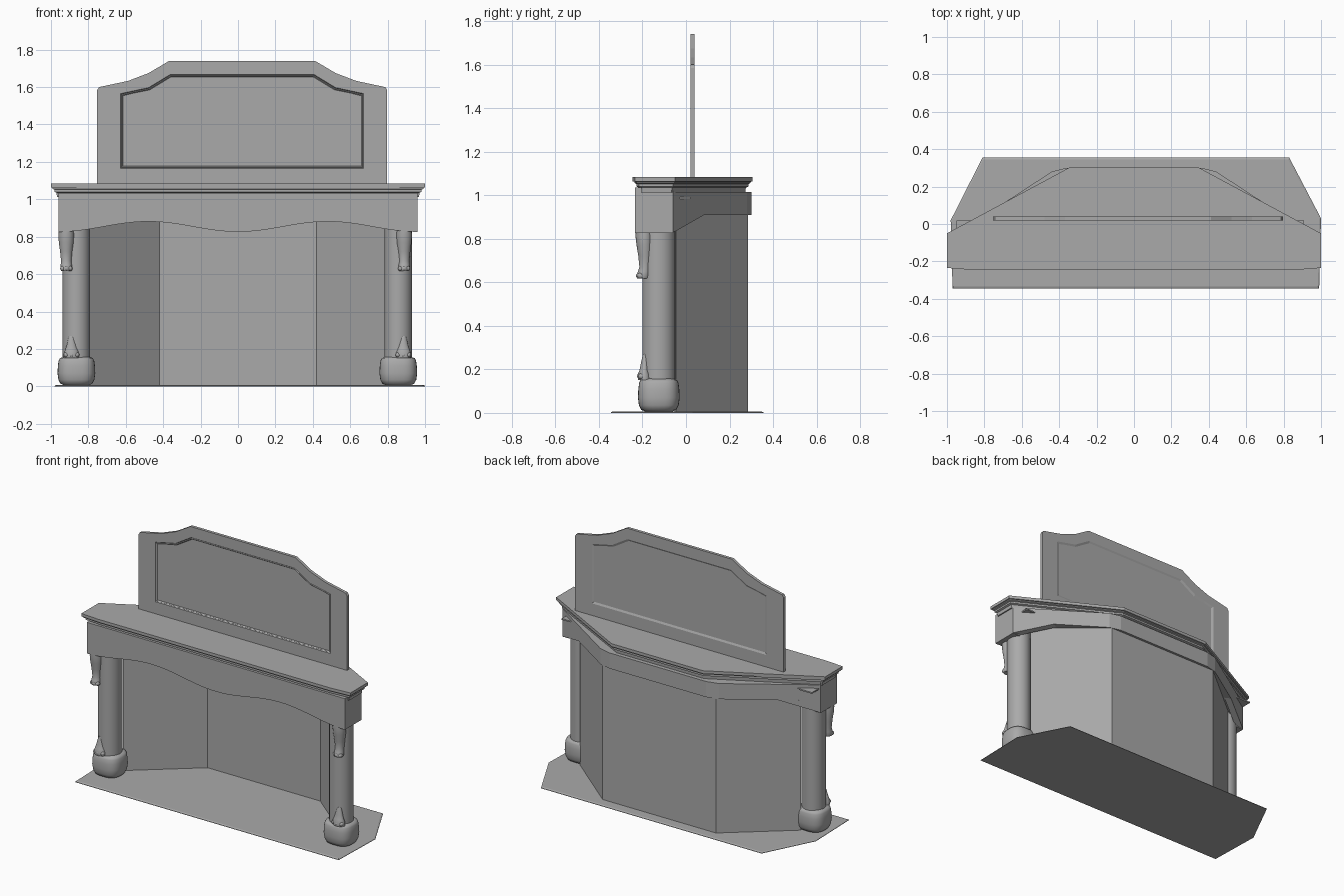
import bpy, bmesh, math

cube = bpy.data.objects.get("Cube")
if cube:
    bpy.data.objects.remove(cube)

stone = bpy.data.materials.new("grey stone")
stone.use_nodes = True
GREY = (0.4, 0.4, 0.4, 1)
stone.diffuse_color = GREY
stone.node_tree.nodes["Principled BSDF"].inputs["Base Color"].default_value = GREY


def loft(name, loops, caps=True, smooth=False, closed=True):
    """Skin a series of point loops of equal length."""
    bm = bmesh.new()
    rings = [[bm.verts.new(p) for p in loop] for loop in loops]
    n = len(rings[0])
    for a, b in zip(rings, rings[1:]):
        for i in range(n if closed else n - 1):
            j = (i + 1) % n
            bm.faces.new((a[i], a[j], b[j], b[i]))
    if caps:
        bm.faces.new(rings[0][::-1])
        bm.faces.new(rings[-1])
    bmesh.ops.recalc_face_normals(bm, faces=bm.faces)
    mesh = bpy.data.meshes.new(name)
    bm.to_mesh(mesh)
    bm.free()
    mesh.materials.append(stone)
    obj = bpy.data.objects.new(name, mesh)
    bpy.context.collection.objects.link(obj)
    if smooth:
        bpy.ops.object.select_all(action='DESELECT')
        obj.select_set(True)
        bpy.context.view_layer.objects.active = obj
        bpy.ops.object.shade_smooth_by_angle(angle=math.radians(45))
    return obj


def at_z(plan, z):
    return [(x, y, z) for x, y in plan]


def at_y(profile, y):
    return [(x, y, z) for x, z in profile]


def symmetric(half):
    """Complete an outline from its +x half."""
    return half + [(-x, v) for x, v in reversed(half)]


def ring(cx, cy, z, rx, ry, power=1.0, n=32):
    """Ellipse, or rounded square when power is below one."""
    pts = []
    for i in range(n):
        c, s = math.cos(math.tau * i / n), math.sin(math.tau * i / n)
        pts.append((cx + rx * math.copysign(abs(c) ** power, c),
                    cy + ry * math.copysign(abs(s) ** power, s), z))
    return pts


# Hearth floor with a slightly chamfered edge
floor = [(-0.97, -0.345), (0.99, -0.345), (1.0, 0.03),
         (0.83, 0.355), (-0.81, 0.355), (-0.98, 0.02)]
floor_top = [(x * 0.993, y * 0.97) for x, y in floor]
loft("hearth_floor", [at_z(floor, 0), at_z(floor, 0.003), at_z(floor_top, 0.007)])

# Angled firebox walls
wall_plan = symmetric([(0.82, -0.05), (0.42, 0.28)])
wall = loft("firebox_wall", [at_z(wall_plan, 0), at_z(wall_plan, 0.92)],
            caps=False, closed=False)
thick = wall.modifiers.new("thickness", 'SOLIDIFY')
thick.thickness = 0.008
thick.offset = 0

# Front beam with a wavy lower edge
wave = [(-0.96 + 1.92 * i / 48, 0) for i in range(49)]
wave = [(x, 0.826 + 0.055 * math.sin(math.pi * x / 0.96) ** 2) for x, _ in wave]
beam = wave + [(0.96, 1.035), (-0.96, 1.035)]
loft("front_beam", [at_y(beam, -0.235), at_y(beam, -0.06)])

# Rear beam following the angled back, and its tapered end brackets
rear = symmetric([(0.96, -0.06), (0.44, 0.28), (0.36, 0.3)])
loft("rear_beam", [at_z(rear, 0.91), at_z(rear, 1.015)])
for s, side in ((1, "left"), (-1, "right")):
    tri = [(s * 0.96, -0.06, 0.828), (s * 0.96, -0.06, 0.91), (s * 0.74, 0.084, 0.91)]
    loft(side + "_bracket", [tri, [(x - s * 0.04, y - 0.02, z) for x, y, z in tri]])
plate = [(-0.95, -0.2), (0.91, -0.2), (0.91, 0.02), (-0.95, 0.02)]
loft("support_plate", [at_z(plate, 0.983), at_z(plate, 0.992)])


# Mantel shelf with stepped moulding
def shelf(inset):
    k = inset
    return symmetric([(0.87 - k, -0.245 + k), (1 - k, -0.235 + k),
                      (1 - k, -0.05 - k / 2), (0.34 - k / 2, 0.305 - k)])


loft("mantel_shelf", [at_z(shelf(k), z) for k, z in (
    (0.032, 1.012), (0.03, 1.035), (0.018, 1.04), (0.018, 1.052),
    (0.008, 1.056), (0.008, 1.062), (0, 1.064), (0, 1.084))])

# Overmantel board with a recessed panel on both faces
CX = 0.022
outer = symmetric([(0.775, 1.08), (0.775, 1.585), (0.765, 1.6), (0.61, 1.633),
                   (0.5, 1.675), (0.39, 1.74)])


def panel(k):
    return symmetric([(0.65 - k, 1.165 + k), (0.65 - k, 1.55), (0.65 - k, 1.565 - k),
                      (0.58, 1.58 - k), (0.5 - k / 2, 1.597 - k), (0.385 - k / 2, 1.667 - k)])


board = [(panel(0.012), 0.027), (panel(0.007), 0.022), (panel(0.004), 0.026),
         (panel(0), 0.02), (outer, 0.02), (outer, 0.04), (panel(0), 0.04),
         (panel(0.012), 0.034)]
loft("overmantel_board", [[(x + CX, y, z) for x, y, z in at_y(p, d)] for p, d in board])

# Columns with rounded bases and carved animal legs
CY = -0.125
for side, col, leg_x, paw_x in (("right", -0.864, -0.918, -0.89),
                                ("left", 0.857, 0.888, 0.884)):
    loft(side + "_column", [ring(col, CY, z, 0.074, 0.076) for z in (0.14, 0.9)],
         smooth=True)
    loft(side + "_column_base",
         [ring(col, CY, z, r, r * 0.95, 0.72) for r, z in (
             (0.065, 0.006), (0.085, 0.014), (0.096, 0.035), (0.101, 0.07),
             (0.099, 0.11), (0.095, 0.138), (0.088, 0.151), (0.07, 0.157))], smooth=True)
    loft(side + "_upper_leg",
         [ring(leg_x, y, z, rx, ry, n=20) for z, y, rx, ry in (
             (0.85, -0.192, 0.038, 0.038), (0.81, -0.192, 0.042, 0.04),
             (0.77, -0.19, 0.04, 0.037), (0.72, -0.188, 0.033, 0.031),
             (0.67, -0.188, 0.028, 0.026), (0.65, -0.192, 0.03, 0.029),
             (0.63, -0.196, 0.032, 0.032), (0.618, -0.196, 0.027, 0.028))], smooth=True)
    loft(side + "_lower_paw",
         [ring(paw_x, y, z, rx, ry, n=20) for z, y, rx, ry in (
             (0.152, -0.19, 0.042, 0.03), (0.175, -0.192, 0.042, 0.031),
             (0.195, -0.192, 0.034, 0.022), (0.22, -0.19, 0.026, 0.019),
             (0.27, -0.186, 0.014, 0.012))], smooth=True)
    # Toes on both paws
    for label, px, py, pz, gap in (("upper", leg_x, -0.213, 0.63, 0.019),
                                   ("lower", paw_x, -0.208, 0.168, 0.028)):
        for t in (-1, 0, 1):
            r = 0.014
            arcs = [math.pi * i / 8 for i in range(1, 8)]
            loft(f"{side}_{label}_toe",
                 [ring(px + t * gap, py + abs(t) * 0.005, pz - r * math.cos(a),
                       r * math.sin(a), 1.2 * r * math.sin(a), n=12) for a in arcs],
                 smooth=True)
